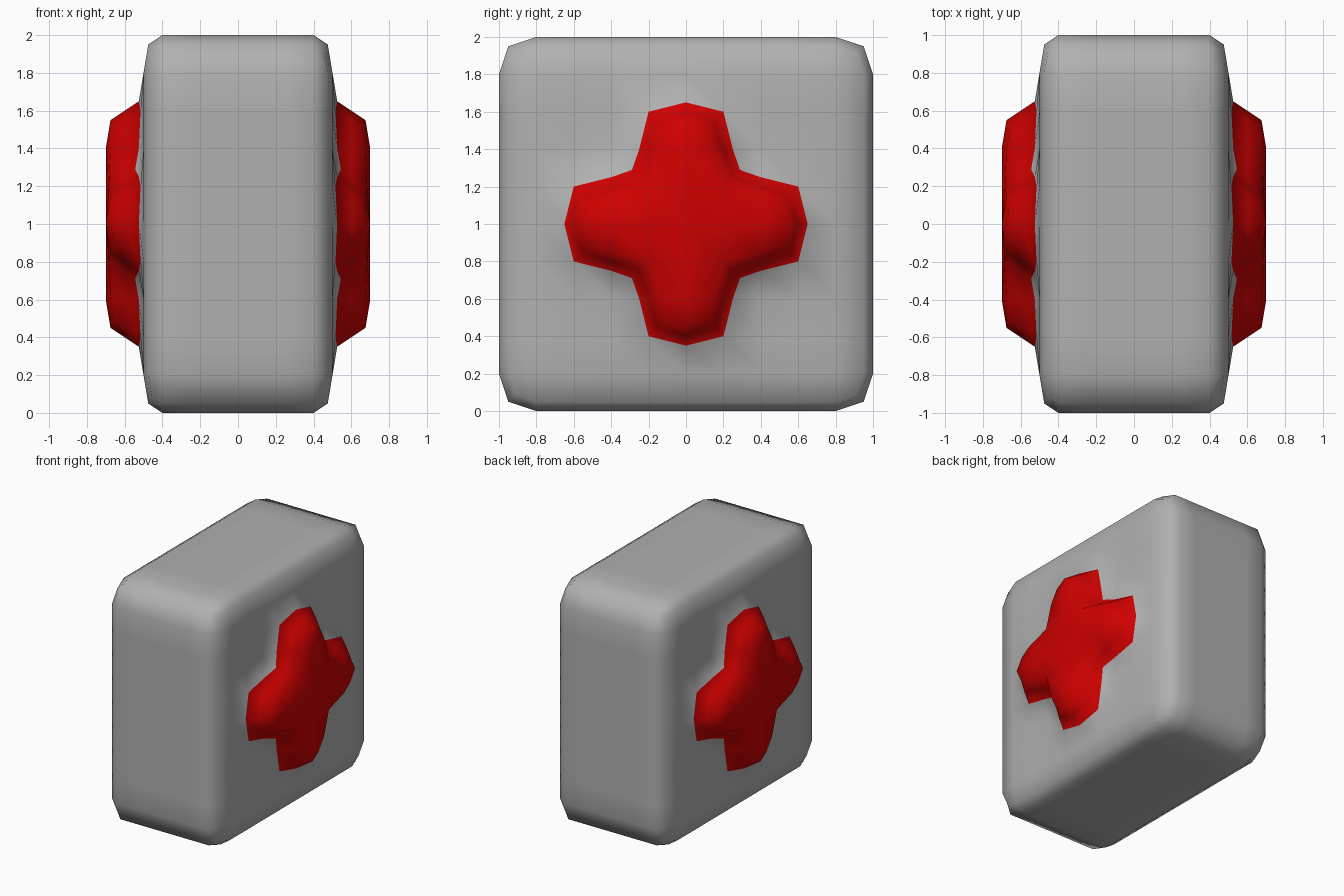
import bpy, bmesh
from mathutils import Vector

if "Cube" in bpy.data.objects:
    bpy.data.objects.remove(bpy.data.objects["Cube"])

# Cage box: 1 x 2 x 2, standing on the ground
bm = bmesh.new()
bmesh.ops.create_cube(bm, size=1)
for v in bm.verts:
    v.co = Vector((v.co.x, v.co.y * 2, v.co.z * 2 + 1))


def loop_cut(axis, pos):
    normal, point = Vector((0, 0, 0)), Vector((0, 0, 0))
    normal[axis] = 1
    point[axis] = pos
    bmesh.ops.bisect_plane(bm, geom=bm.verts[:] + bm.edges[:] + bm.faces[:],
                           plane_co=point, plane_no=normal)


# Support loops that hold the corners and outline the cross
for s in (-1, 1):
    loop_cut(0, 0.3 * s)
    for d in (0.2, 0.6):
        loop_cut(1, d * s)
        loop_cut(2, 1 + d * s)


def in_cross(p):
    y, z = abs(p.y), abs(p.z - 1)
    return max(y, z) < 0.6 and min(y, z) < 0.2


# Raised cross on both broad sides
for s in (-1, 1):
    faces = [f for f in bm.faces
             if f.normal.x * s > 0.9 and in_cross(f.calc_center_median())]
    new = bmesh.ops.extrude_face_region(bm, geom=faces)["geom"]
    bmesh.ops.translate(bm, vec=(0.2 * s, 0, 0),
                        verts=[g for g in new if isinstance(g, bmesh.types.BMVert)])
    bmesh.ops.delete(bm, geom=[f for f in faces if f.is_valid], context='FACES')
    bm.normal_update()

# Everything standing proud of the box is red
for f in bm.faces:
    f.material_index = int(abs(f.calc_center_median().x) > 0.55)
    f.smooth = True
bmesh.ops.recalc_face_normals(bm, faces=bm.faces[:])

mesh = bpy.data.meshes.new("medical_box")
bm.to_mesh(mesh)
bm.free()
box = bpy.data.objects.new("medical_box", mesh)
bpy.context.collection.objects.link(box)

# Mid-grey case, red cross
for name, color in (("case_grey", (0.44, 0.44, 0.44, 1)),
                    ("cross_red", (0.62, 0, 0, 1))):
    mat = bpy.data.materials.new(name)
    mat.diffuse_color = color
    mat.use_nodes = True
    mat.node_tree.nodes["Principled BSDF"].inputs["Base Color"].default_value = mat.diffuse_color
    mesh.materials.append(mat)

# One level of rounding
sub = box.modifiers.new("rounding", 'SUBSURF')
sub.levels = sub.render_levels = 1
sub.use_limit_surface = False
